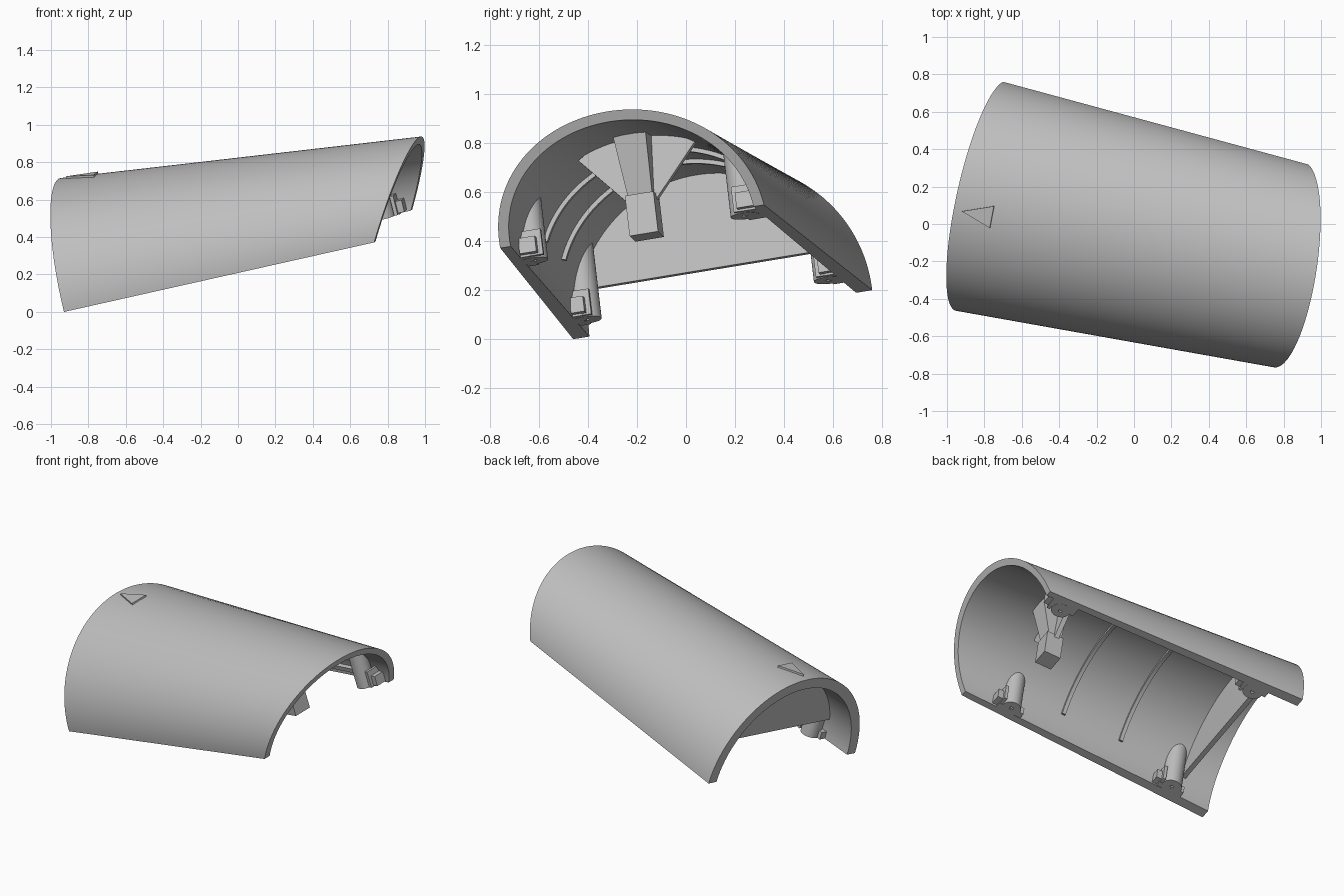
import bpy
import bmesh
from math import sin, cos, pi, sqrt, radians
from mathutils import Vector

cube = bpy.data.objects.get("Cube")
if cube:
    bpy.data.objects.remove(cube, do_unlink=True)

grey = bpy.data.materials.new("plain grey")
grey.use_nodes = True
COLOUR = (0.52, 0.52, 0.52, 1)
grey.diffuse_color = COLOUR
grey.node_tree.nodes["Principled BSDF"].inputs["Base Color"].default_value = COLOUR

# Tilted frame of the shell: along its length, across it, and up from the rim
ORIGIN = Vector((-0.815, 0.15, 0.10))
LONG = Vector((0.954, -0.2146, 0.2088)).normalized()
ACROSS = Vector((0.183, 0.970, 0.159))
ACROSS = (ACROSS - LONG * ACROSS.dot(LONG)).normalized()
UP = LONG.cross(ACROSS)
RIM_LENGTH, END_SLOPE = 1.724, 0.57


def place(p):
    return ORIGIN + LONG * p[0] + ACROSS * p[1] + UP * p[2]


def half_width(s):
    return 0.629 - 0.043 * s


def height(s):
    return 0.63 - 0.1 * s


def wall(s):
    return 0.068 - 0.014 * s


def section(s, angle, depth=0.0):
    """Point on the elliptical section, moved inward by depth."""
    return (s, (half_width(s) - depth) * cos(angle), (height(s) - depth) * sin(angle))


def end_point(angle, inner):
    """Point on the slanted open end."""
    s = RIM_LENGTH
    for _ in range(12):
        p = section(s, angle, wall(s) * inner)
        s = RIM_LENGTH + END_SLOPE * p[2]
    return p


def under_shell(s, v):
    """Height just inside the outer surface."""
    f = 1 - (v / half_width(s)) ** 2
    return height(s) * sqrt(max(f, 0)) - 0.025


def loft(name, first, second, smooth=True, hole=0.0):
    """Closed solid between two loops; optional blind hole in the first cap."""
    bm = bmesh.new()
    a = [bm.verts.new(place(p)) for p in first]
    b = [bm.verts.new(place(p)) for p in second]
    cap = bm.faces.new(a)
    bm.faces.new(b)
    n = len(a)
    for i in range(n):
        j = (i + 1) % n
        bm.faces.new((a[i], a[j], b[j], b[i]))
    bmesh.ops.recalc_face_normals(bm, faces=bm.faces)
    if hole:
        bmesh.ops.inset_region(bm, faces=[cap], thickness=hole)
        bmesh.ops.inset_region(bm, faces=[cap], thickness=0.001, depth=-0.06)
    mesh = bpy.data.meshes.new(name)
    bm.to_mesh(mesh)
    bm.free()
    mesh.materials.append(grey)
    ob = bpy.data.objects.new(name, mesh)
    bpy.context.collection.objects.link(ob)
    if smooth:
        bpy.ops.object.select_all(action="DESELECT")
        ob.select_set(True)
        bpy.context.view_layer.objects.active = ob
        bpy.ops.object.shade_smooth_by_angle(angle=radians(30))
    return ob


def slab(name, outline, s0, s1):
    """Cross-wise plate from an (across, up) outline."""
    loft(name, [(s0, *p) for p in outline], [(s1, *p) for p in outline], False)


def block(name, s0, s1, v0, v1, w0, w1):
    slab(name, [(v0, w0), (v1, w0), (v1, w1), (v0, w1)], s0, s1)


def angles(start, stop, count):
    return [start + (stop - start) * i / count for i in range(count + 1)]


# Half-cone shell with one slanted end
arc = angles(0, pi, 96)
near = [section(0, t) for t in arc] + [section(0, t, wall(0)) for t in reversed(arc)]
far = [end_point(t, 0) for t in arc] + [end_point(t, 1) for t in reversed(arc)]
loft("shell", near, far)

# Bulkhead inside the square end
S = 0.19
edge = [section(S, t, wall(S) - 0.02)[1:] for t in angles(0, pi, 96)]
edge = [p for p in edge if p[1] > 0.145]
outline = [(edge[0][0], 0.145)] + edge + [(edge[-1][0], 0.145)]
slab("bulkhead", outline, S, S + 0.03)


# Raised strips on the inner wall
def strip(name, s0, s1, t0, t1, count, proud):
    def loop(s):
        span = angles(t0, t1, count)
        return ([section(s, t, wall(s) - 0.01) for t in span]
                + [section(s, t, wall(s) + proud) for t in reversed(span)])
    loft(name, loop(s0), loop(s1))


for i, s in enumerate((0.665, 1.07)):
    strip(f"arch_rib_{i + 1}", s - 0.012, s + 0.012, radians(6), radians(160), 60, 0.018)
strip("rim_ledge", 0.3, 1.58, radians(5), radians(9), 4, 0.025)


# Screw bosses with flanges and locating tabs
def boss(name, s, v, radius):
    side = 1 if v > 0 else -1
    ring = [(s + radius * cos(t), v + radius * sin(t)) for t in angles(0, 2 * pi, 32)[:-1]]
    loft(name, [(*p, 0.0) for p in ring],
         [(*p, under_shell(*p)) for p in ring], hole=radius - 0.013)
    wide = half_width(s + 0.1) - 0.02
    block(name + "_flange", s - 0.085, s + 0.085, v, side * wide, 0.001, 0.05)
    block(name + "_tab", s + 0.075, s + 0.115, side * (wide - 0.10),
          side * (wide - 0.03), 0.01, 0.075)
    block(name + "_web", s + 0.06, s + 0.08, side * (wide - 0.12),
          side * (wide - 0.02), 0.003, 0.11)


boss("boss_front_square_end", 0.284, -0.51, 0.062)
boss("boss_back_square_end", 0.284, 0.51, 0.062)
boss("boss_front_open_end", 1.42, -0.48, 0.058)
boss("boss_back_open_end", 1.59, 0.445, 0.058)

# Hanging bracket: gusset, tapered arm and foot
slab("bracket_gusset", [(-0.06, 0.17), (0.06, 0.17), (0.245, 0.38), (0.15, 0.44),
                        (0, 0.46), (-0.15, 0.44), (-0.245, 0.38)], 1.41, 1.44)


def rectangle(s0, s1, half, w):
    return [(s0, -half, w), (s1, -half, w), (s1, half, w), (s0, half, w)]


loft("bracket_arm", rectangle(1.39, 1.47, 0.05, 0.17),
     rectangle(1.38, 1.56, 0.07, 0.45), False)
block("bracket_foot", 1.38, 1.49, -0.06, 0.06, 0.02, 0.19)

# Raised triangular marker on the outside
marker = [(0.047, 0.0), (0.21, 0.062), (0.21, -0.058)]
loft("marker", [(s, v, under_shell(s, v)) for s, v in marker],
     [(s, v, under_shell(s, v) + 0.037) for s, v in marker], False)
